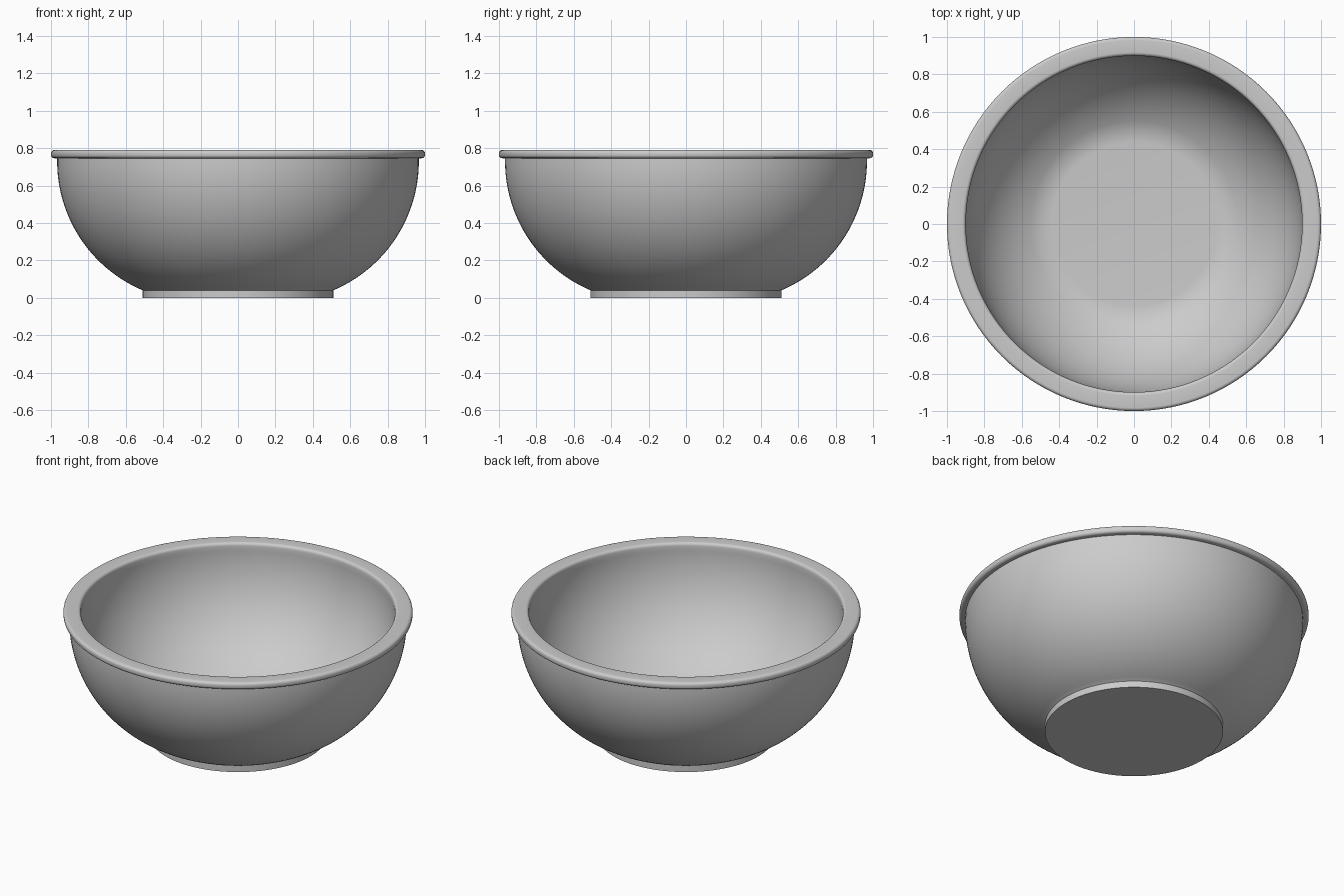
import bpy, bmesh, math

cube = bpy.data.objects.get("Cube")
if cube:
    bpy.data.objects.remove(cube)

grey = bpy.data.materials.new("plain_grey")
grey.use_nodes = True
colour = (0.6, 0.6, 0.6, 1)
grey.diffuse_color = colour
grey.node_tree.nodes["Principled BSDF"].inputs["Base Color"].default_value = colour


def arc(cx, cz, radius, start, end, steps):
    """Points (r, z) along an arc, angles in degrees."""
    angles = [math.radians(start + (end - start) * i / steps) for i in range(steps + 1)]
    return [(cx + radius * math.cos(a), cz + radius * math.sin(a)) for a in angles]


def lathe(name, profile, sides=128):
    """Spin a profile around z into a smooth closed surface."""
    bm = bmesh.new()
    verts = [bm.verts.new((r, 0, z)) for r, z in profile]
    edges = [bm.edges.new(pair) for pair in zip(verts, verts[1:])]
    bmesh.ops.spin(bm, geom=verts + edges, cent=(0, 0, 0), axis=(0, 0, 1),
                   angle=math.tau, steps=sides)
    bmesh.ops.remove_doubles(bm, verts=bm.verts, dist=0.0001)
    bmesh.ops.recalc_face_normals(bm, faces=bm.faces)
    mesh = bpy.data.meshes.new(name)
    bm.to_mesh(mesh)
    bm.free()
    mesh.materials.append(grey)
    obj = bpy.data.objects.new(name, mesh)
    bpy.context.collection.objects.link(obj)
    bpy.ops.object.select_all(action="DESELECT")
    obj.select_set(True)
    bpy.context.view_layer.objects.active = obj
    bpy.ops.object.shade_smooth_by_angle(angle=math.radians(35))


# One continuous section: foot, outer wall, rounded rim, inner wall, floor
centre_r, centre_z = 0.218, 0.73
foot = [(0, 0), (0.51, 0), (0.51, 0.04)]
outer_wall = arc(centre_r, centre_z, 0.749, -67, 1.1, 32)
rim = (arc(0.982, 0.764, 0.018, -90, 0, 6) + arc(0.982, 0.772, 0.018, 0, 90, 6)
       + arc(0.918, 0.772, 0.018, 90, 180, 6))
inner_wall = arc(centre_r, centre_z, 0.682, 3, -62.8, 32)
floor = [(0.48, 0.106), (0.44, 0.103), (0, 0.103)]
lathe("bowl", foot + outer_wall + rim + inner_wall + floor)
